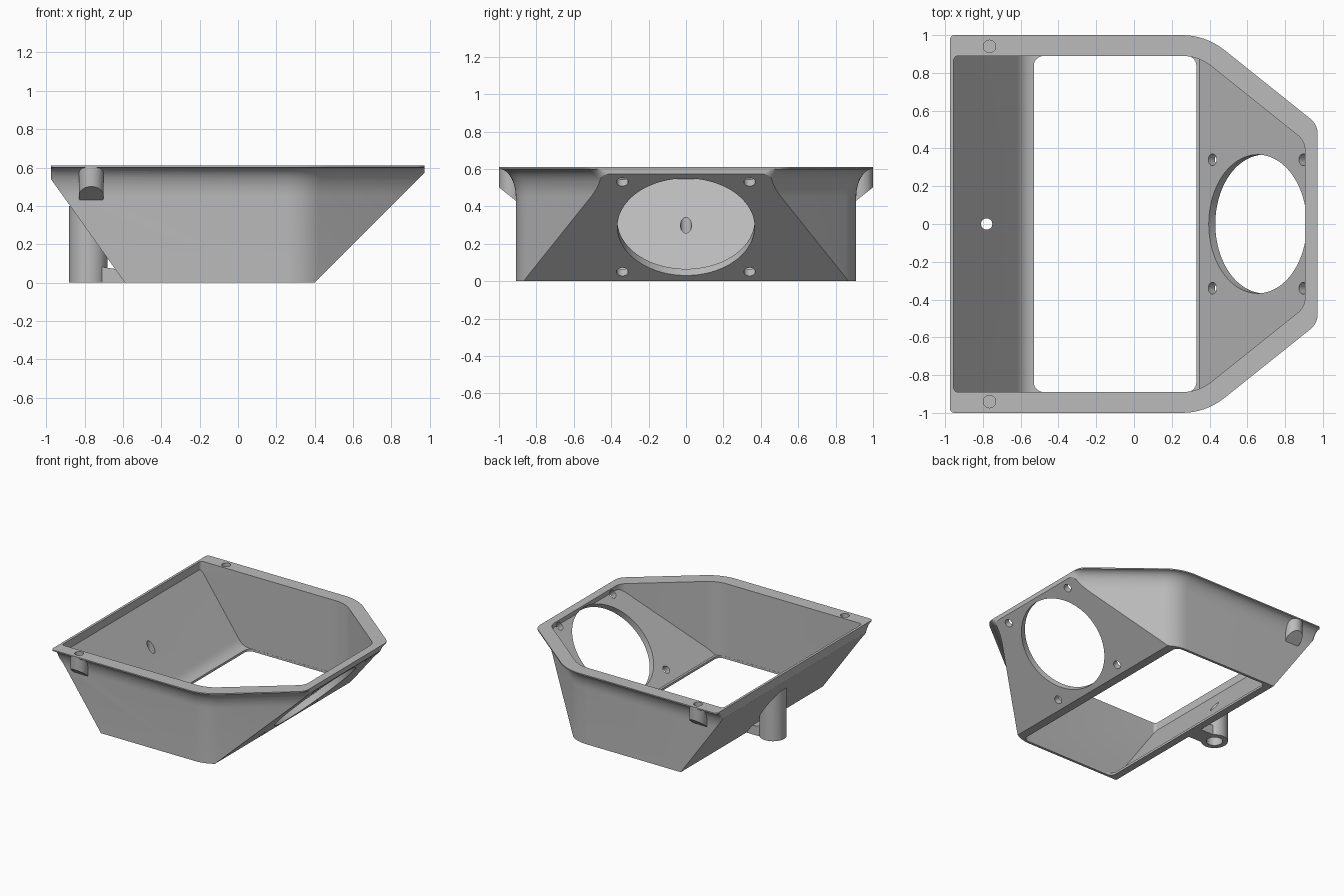
import bpy, bmesh, math
from mathutils import Vector, Matrix

cube = bpy.data.objects.get("Cube")
if cube:
    bpy.data.objects.remove(cube, do_unlink=True)

grey = bpy.data.materials.new("plain_grey")
grey.use_nodes = True
grey.diffuse_color = (0.5, 0.5, 0.5, 1)
grey.node_tree.nodes["Principled BSDF"].inputs["Base Color"].default_value = (0.5, 0.5, 0.5, 1)


def loft(name, rings):
    """Closed solid skinned through rings of equal point count."""
    bm = bmesh.new()
    loops = [[bm.verts.new(p) for p in ring] for ring in rings]
    n = len(loops[0])
    for a, b in zip(loops, loops[1:]):
        for i in range(n):
            j = (i + 1) % n
            bm.faces.new((a[i], a[j], b[j], b[i]))
    bm.faces.new(loops[0][::-1])
    bm.faces.new(loops[-1])
    bmesh.ops.recalc_face_normals(bm, faces=bm.faces)
    mesh = bpy.data.meshes.new(name)
    bm.to_mesh(mesh)
    bm.free()
    mesh.materials.append(grey)
    obj = bpy.data.objects.new(name, mesh)
    bpy.context.collection.objects.link(obj)
    return obj


def side_prism(name, profile, half):
    """Solid from an x-z profile, extruded along y."""
    return loft(name, [[(x, y, z) for x, z in profile] for y in (-half, half)])


def rod(name, centre, axis, radius, length, segments=48):
    turn = Vector(axis).to_track_quat('Z', 'Y').to_matrix().to_4x4()
    place = Matrix.Translation(centre) @ turn
    angles = [math.tau * i / segments for i in range(segments)]
    return loft(name, [[place @ Vector((radius * math.cos(a), radius * math.sin(a), h))
                        for a in angles] for h in (-length / 2, length / 2)])


def combine(target, tool, operation):
    mod = target.modifiers.new("combine", 'BOOLEAN')
    mod.operation, mod.solver, mod.object = operation, 'EXACT', tool
    bpy.context.view_layer.objects.active = target
    bpy.ops.object.modifier_apply(modifier=mod.name)
    bpy.data.objects.remove(tool, do_unlink=True)


def rounded(corners, steps=8):
    """Fillet a polygon given as (x, y, radius)."""
    out = []
    for i, (x, y, r) in enumerate(corners):
        p = Vector((x, y))
        u = (Vector(corners[i - 1][:2]) - p).normalized()
        v = (Vector(corners[(i + 1) % len(corners)][:2]) - p).normalized()
        half = u.angle(v) / 2
        centre = p + (u + v).normalized() * (r / math.sin(half))
        a = p + u * (r / math.tan(half)) - centre
        b = p + v * (r / math.tan(half)) - centre
        out += [centre + a.normalized().slerp(b.normalized(), k / steps) * r
                for k in range(steps + 1)]
    return out


def outline(d, x0, x1, z):
    """Plan outline moved inwards by d at the sides and slanted corners."""
    slope = 0.8
    rise = math.hypot(1, slope)
    side = 1 - d
    xa = 0.38 - d * (rise - 1) / slope
    yb = side - slope * (x1 - xa)
    half = [(x1, yb, 0.1), (xa, side, 0.36 - d), (x0, side, 0.025)]
    corners = half + [(x, -y, r) for x, y, r in reversed(half)]
    return [(p.x, p.y, z) for p in rounded(corners)]


# Outer shell with a coved flange
arc = [math.pi / 2 * i / 10 for i in range(11)]
levels = [(0.09, -0.1)]
levels += [(0.09 * math.cos(a), 0.45 + 0.15 * math.sin(a)) for a in arc] + [(0, 0.61)]
housing = loft("housing", [outline(d, -0.975, 0.972, z) for d, z in levels])
combine(housing, side_prism("envelope", [
    (-1.24, 0.911), (-0.59, 0), (0.4, 0), (1.3, 0.9)], 1.5), 'INTERSECT')

# Screw boss and its web below the sloping wall
combine(housing, rod("boss", (-0.78, 0, 0.2), (0, 0, 1), 0.1, 0.4), 'UNION')
combine(housing, side_prism("boss_web", [
    (-0.76, 0), (-0.57, 0), (-0.57, 0.06), (-0.76, 0.09)], 0.07), 'UNION')

# Screw pads under the flange, with slanted undersides
for s in (-1, 1):
    pad = rod("flange_pad", (-0.765, s * 0.934, 0.5), (0, 0, 1), 0.065, 0.21)
    for v in pad.data.vertices:
        if v.co.z < 0.5:
            v.co.z = 0.43 + 0.8 * (abs(v.co.y) - 0.91)
    combine(housing, pad, 'UNION')

# Inner cavity
cavity = loft("cavity", [outline(0.11, -0.955, 0.905, z) for z in (-0.1, 0.8)])
combine(cavity, side_prism("cavity_limits", [
    (-1.208, 0.9), (-0.62, 0.075), (-0.605, 0.055), (-0.585, 0.037), (-0.56, 0.023),
    (-0.53, 0.018), (0.348, 0.018), (1.23, 0.9)], 1.5), 'INTERSECT')
combine(housing, cavity, 'DIFFERENCE')

# Bottom opening
window = rounded([(0.33, -0.889, 0.05), (0.33, 0.889, 0.05),
                  (-0.53, 0.889, 0.05), (-0.53, -0.889, 0.05)])
combine(housing, loft("opening", [[(p.x, p.y, z) for p in window] for z in (-0.1, 0.1)]),
        'DIFFERENCE')

# Round port and four screw holes in the slanted end plate
axis = (1, 0, -1)
combine(housing, rod("port", (0.672, 0, 0.308), axis, 0.367, 0.3, 96), 'DIFFERENCE')
for y in (-0.34, 0.34):
    for t in (-0.24, 0.24):
        combine(housing, rod("plate_hole", (0.672 + t, y, 0.308 + t), axis, 0.031, 0.2, 24),
                'DIFFERENCE')

# Boss bore with counterbore, and blind holes in the flange
combine(housing, rod("bore", (-0.78, 0, 0.3), (0, 0, 1), 0.03, 1, 24), 'DIFFERENCE')
combine(housing, rod("counterbore", (-0.78, 0, 0), (0, 0, 1), 0.06, 0.16, 32), 'DIFFERENCE')
for s in (-1, 1):
    combine(housing, rod("flange_hole", (-0.765, s * 0.94, 0.61), (0, 0, 1), 0.033, 0.16, 32),
            'DIFFERENCE')

bpy.ops.object.select_all(action='DESELECT')
housing.select_set(True)
bpy.context.view_layer.objects.active = housing
bpy.ops.object.shade_smooth_by_angle(angle=math.radians(30))
